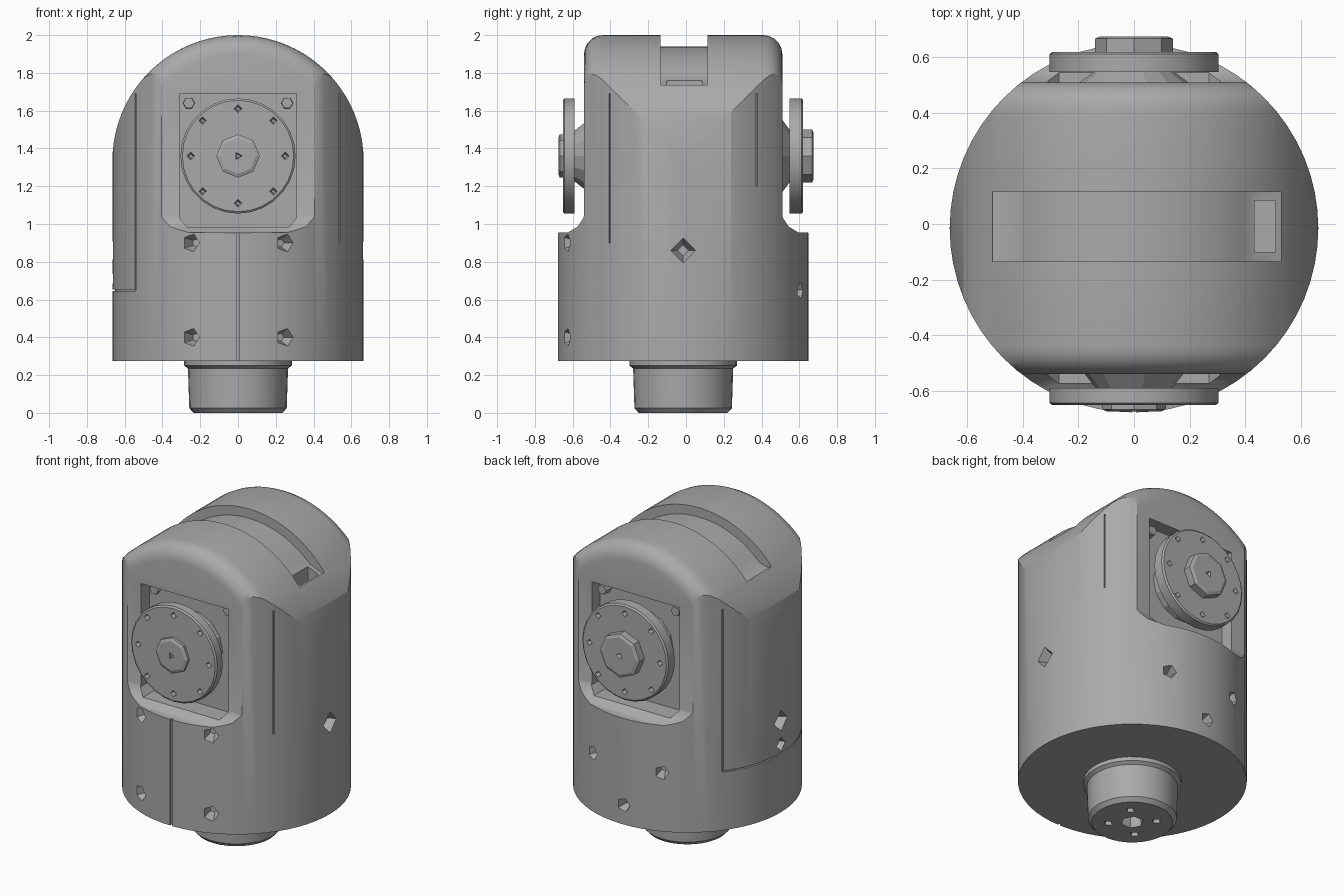
import bpy, bmesh, math
from math import sin, cos, radians, sqrt, pi
from mathutils import Matrix, Vector

if "Cube" in bpy.data.objects:
    bpy.data.objects.remove(bpy.data.objects["Cube"])

grey = bpy.data.materials.new("plain_grey")
grey.use_nodes = True
grey.diffuse_color = (0.4, 0.4, 0.4, 1)
grey.node_tree.nodes["Principled BSDF"].inputs["Base Color"].default_value = (0.4, 0.4, 0.4, 1)

YC = -0.015     # body axis in y
R = 0.664       # body radius
PIVOT = 1.335   # height of the arch centre


def finish(name, bm):
    bmesh.ops.recalc_face_normals(bm, faces=bm.faces)
    me = bpy.data.meshes.new(name)
    bm.to_mesh(me)
    bm.free()
    me.materials.append(grey)
    ob = bpy.data.objects.new(name, me)
    bpy.context.collection.objects.link(ob)
    return ob


def prism(name, pts, axis, a, b, bevel=None):
    """Extrude a 2D outline along an axis from a to b."""
    place = {"x": lambda p, t: (t, p[0], p[1]),
             "y": lambda p, t: (p[0], t, p[1]),
             "z": lambda p, t: (p[0], p[1], t)}[axis]
    bm = bmesh.new()
    base = bm.faces.new([bm.verts.new(place(p, a)) for p in pts])
    new = bmesh.ops.extrude_face_region(bm, geom=[base])["geom"]
    shift = Vector(place((0, 0), b - a))
    bmesh.ops.translate(bm, vec=shift, verts=[g for g in new if isinstance(g, bmesh.types.BMVert)])
    if bevel:
        edges = [e for e in bm.edges if bevel[1](e)]
        bmesh.ops.bevel(bm, geom=edges, offset=bevel[0], segments=5, profile=0.5, affect="EDGES")
    return finish(name, bm)


def box(name, x0, x1, y0, y1, z0, z1):
    return prism(name, [(x0, y0), (x1, y0), (x1, y1), (x0, y1)], "z", z0, z1)


def lathe(name, profile, sides, matrix=Matrix()):
    """Closed solid turned about local z; profile is (radius, height)."""
    bm = bmesh.new()
    rings = [[bm.verts.new((r * cos(2 * pi * i / sides), r * sin(2 * pi * i / sides), z))
              for i in range(sides)] for r, z in profile]
    for lo, hi in zip(rings, rings[1:]):
        for i in range(sides):
            j = (i + 1) % sides
            bm.faces.new((lo[i], lo[j], hi[j], hi[i]))
    bm.faces.new(rings[0])
    bm.faces.new(rings[-1])
    bm.transform(matrix)
    return finish(name, bm)


def boolean(target, tool, op="DIFFERENCE"):
    mod = target.modifiers.new("cut", "BOOLEAN")
    mod.object, mod.operation, mod.solver = tool, op, "EXACT"
    bpy.context.view_layer.objects.active = target
    bpy.ops.object.modifier_apply(modifier=mod.name)
    bpy.data.objects.remove(tool)


def smooth(ob, angle=30):
    bpy.ops.object.select_all(action="DESELECT")
    ob.select_set(True)
    bpy.context.view_layer.objects.active = ob
    bpy.ops.object.shade_smooth_by_angle(angle=radians(angle))


def outward(az, z, r):
    """Matrix whose local z points outward from the body at an azimuth."""
    d = Vector((cos(radians(az)), sin(radians(az)), 0))
    return Matrix.Translation(d * r + Vector((0, YC, z))) @ d.to_track_quat("Z", "Y").to_matrix().to_4x4()


# Body: round column limited by an arched slab on a full-width base
body = lathe("body", [(R, 0.275), (R, 2.2)], 64, Matrix.Translation((0, YC, 0)))
arch = [(0.665, 0.6)] + [(0.665 * cos(pi * i / 40), PIVOT + 0.665 * sin(pi * i / 40))
                         for i in range(41)] + [(-0.665, 0.6)]
slab = prism("slab", arch, "y", YC - 0.525, YC + 0.525,
             (0.1, lambda e: abs(e.verts[0].co.y - e.verts[1].co.y) < 0.01
              and min(v.co.z for v in e.verts) > PIVOT - 0.01))
step = [(0.8, 0.2), (0.8, 0.95), (0.61, 0.955), (0.56, 0.985), (0.53, 1.03), (0.515, 1.07)]
base = prism("base", [(YC + y, z) for y, z in step] + [(YC - y, z) for y, z in step[::-1]],
             "x", -0.8, 0.8)
boolean(slab, base, "UNION")
boolean(body, slab, "INTERSECT")

# Pockets behind the front and back discs
pocket = [(0.31, 1.69), (0.31, 1.03), (0.27, 0.985), (-0.27, 0.985), (-0.31, 1.03), (-0.31, 1.69)]
for s in (-1, 1):
    boolean(body, prism("pocket", pocket, "y", YC + s * 0.44, YC + s * 0.9))

# Curved slot over the top, with a cable opening at one end
arc = [(0.605 * sin(radians(a)), PIVOT + 0.605 * cos(radians(a))) for a in range(-45, 46, 5)]
boolean(body, prism("slot", [(-0.51, 2.3), (-0.51, 1.74)] + arc + [(0.53, 1.72), (0.53, 2.3)],
                    "y", -0.135, 0.115))
boolean(body, box("cable_hole", 0.435, 0.51, -0.1, 0.085, 1.5, 1.9))

# Thin seams: front split, cheek lines and side panel
for az, z0, z1, w in ((-90, 0.26, 0.97, 0.008), (-36, 0.9, 1.69, 0.004), (36, 1.2, 1.69, 0.004),
                      (143, 0.65, 1.69, 0.004), (215, 0.65, 1.69, 0.004)):
    seam = box("seam", -w, w, -0.72, -R + 0.015, z0, z1)
    seam.data.transform(Matrix.Translation((0, YC, 0)) @ Matrix.Rotation(radians(az + 90), 4, "Z"))
    boolean(body, seam)
sweep = [radians(a) for a in range(143, 216, 6)]
boolean(body, prism("panel_seam", [(0.72 * cos(a), YC + 0.72 * sin(a)) for a in sweep]
                    + [(0.65 * cos(a), YC + 0.65 * sin(a)) for a in sweep[::-1]], "z", 0.646, 0.654))

# Screw holes around the body: azimuth, height, radius, sides
holes = [(az, z, 0.055, 5) for az in (-112, -68) for z in (0.4, 0.9)]
holes += [(0, 0.86, 0.075, 4), (180, 0.86, 0.075, 4), (180, 0.71, 0.05, 4),
          (69, 0.65, 0.05, 5), (112, 0.65, 0.05, 5), (91, 0.4, 0.05, 5)]
for az, z, r, n in holes:
    boolean(body, lathe("screw_hole", [(r * 0.4, -0.07), (r * 1.1, 0.03)], n, outward(az, z, R)))
smooth(body)

# Output discs: neck, plate and hub, with small holes
for name, s, inner, outer, tip, hub_r in (("front_disc", -1, 0.59, 0.652, 0.676, 0.115),
                                          ("back_disc", 1, 0.548, 0.62, 0.676, 0.14)):
    turn = Matrix.Translation((0, 0, 1.36)) @ Matrix.Rotation(-s * pi / 2, 4, "X")
    disc = lathe(name, [(0.305, inner), (0.305, outer - 0.008), (0.295, outer)], 28, turn)
    for k in range(8):
        a = k * pi / 4
        d = 0.25 if k % 2 == 0 else 0.265
        spot = turn @ Matrix.Translation((d * cos(a), d * sin(a), outer))
        boolean(disc, lathe("disc_hole", [(0.01, -0.03), (0.028, 0.02)], 4, spot))
    smooth(disc)
    hub = lathe(name.replace("disc", "hub"), [(hub_r, outer - 0.02), (hub_r, tip - 0.008),
                                              (hub_r - 0.02, tip)], 8, turn)
    boolean(hub, lathe("hub_hole", [(0.012, tip - 0.03), (0.03, tip + 0.02)], 3, turn))
    lathe(name.replace("disc", "neck"), [(0.21, 0.4), (0.21, 0.5), (0.13, inner + 0.01)], 14, turn)
    # Screw heads in the upper pocket corners
    for x in (-0.26, 0.26):
        spot = Matrix.Translation((x, 0, 0.28)) @ turn
        lathe(name.replace("disc", "pocket_screw"), [(0.035, 0.4), (0.03, 0.48)], 6, spot)

# Mounting peg with a hex socket and four screw holes
down = Matrix.Translation((0, YC, 0))
peg = lathe("peg", [(0.235, 0), (0.258, 0.025), (0.265, 0.235), (0.285, 0.25), (0.285, 0.29)], 32, down)
boolean(peg, lathe("socket", [(0.07, -0.05), (0.06, 0.08)], 6, down))
for k in range(4):
    a = pi / 4 + k * pi / 2
    spot = down @ Matrix.Translation((0.14 * cos(a), 0.14 * sin(a), 0))
    boolean(peg, lathe("peg_hole", [(0.035, -0.02), (0.015, 0.04)], 4, spot))
smooth(peg)
